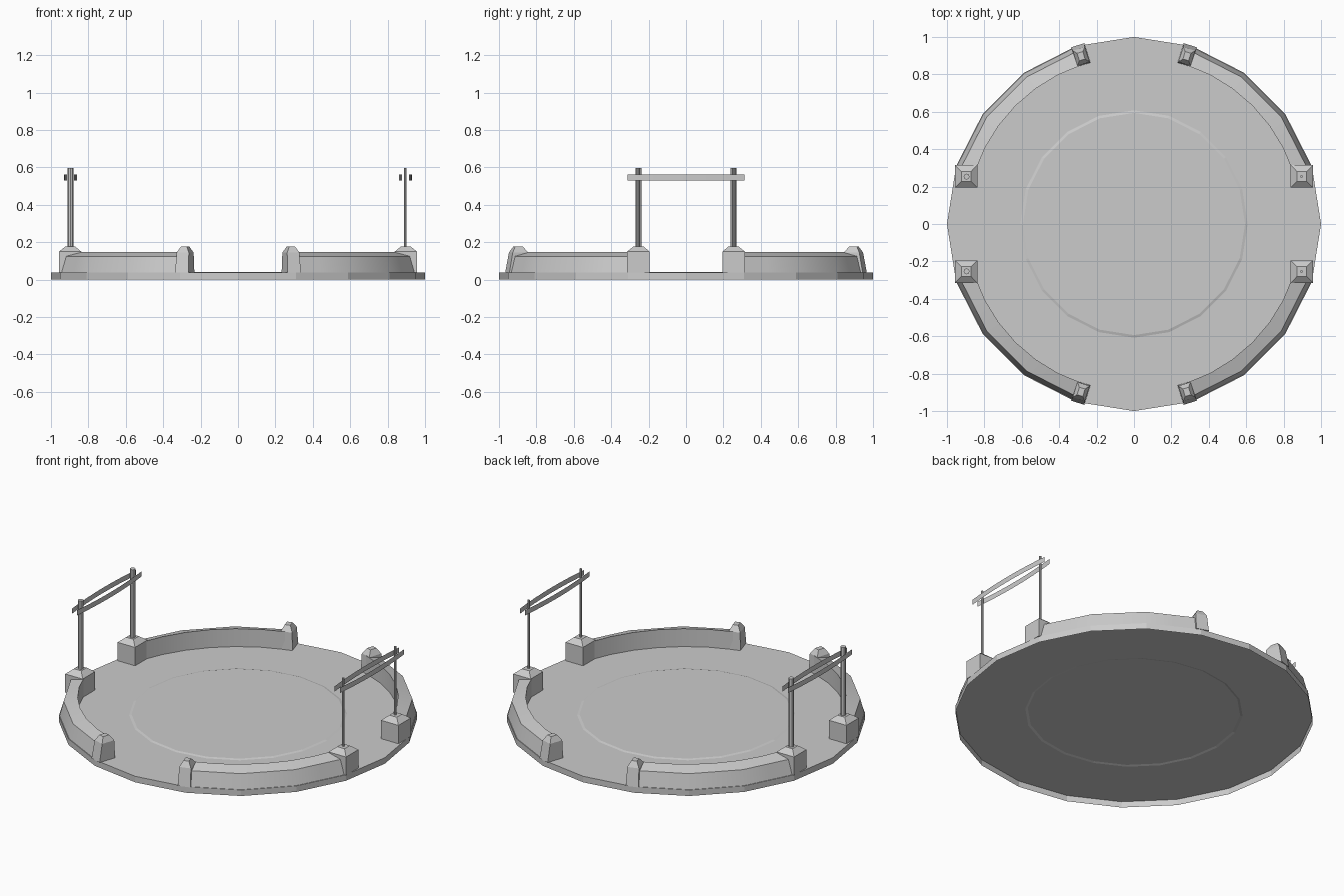
import bpy, bmesh
from math import sin, cos, radians, pi

if "Cube" in bpy.data.objects:
    bpy.data.objects.remove(bpy.data.objects["Cube"])

N = 20      # sides of the platform
TOP = 0.037  # deck height


def make(name, verts, faces, smooth=None):
    me = bpy.data.meshes.new(name)
    me.from_pydata(verts, [], faces)
    bm = bmesh.new()
    bm.from_mesh(me)
    bmesh.ops.recalc_face_normals(bm, faces=bm.faces)
    bm.to_mesh(me)
    bm.free()
    ob = bpy.data.objects.new(name, me)
    bpy.context.collection.objects.link(ob)
    if smooth:
        bpy.ops.object.select_all(action='DESELECT')
        ob.select_set(True)
        bpy.context.view_layer.objects.active = ob
        bpy.ops.object.shade_smooth_by_angle(angle=radians(smooth))
    return ob


def rings_to_faces(rings, n):
    return [(a * n + i, a * n + (i + 1) % n, (a + 1) * n + (i + 1) % n, (a + 1) * n + i)
            for a in range(rings - 1) for i in range(n)]


# Platform: skirt, deck and slightly stepped centre, open underneath
prof = [(1, 0), (1, TOP), (0.608, TOP), (0.594, TOP + 0.004)]
verts = [(r * cos(2 * pi * i / N), r * sin(2 * pi * i / N), z) for r, z in prof for i in range(N)]
faces = rings_to_faces(len(prof), N)
faces.append(tuple(range(3 * N, 4 * N)))
make("platform", verts, faces)


# Curved low wall in one quadrant; the top slopes outward
def wall(name, sx, sy):
    steps, verts = 6, []
    for k in range(steps + 1):
        a = radians(18 + 9 * k)
        f = cos(pi / N) if k % 2 else 1
        for r, z in [(0.996 * f, TOP), (0.973 * f, 0.125), (0.895, 0.147), (0.895, TOP)]:
            verts.append((sx * r * cos(a), sy * r * sin(a), z))
    faces = rings_to_faces(steps + 1, 4)
    make(name, verts, faces, 35)


# Block made of stacked rectangles: (u0, u1, v0, v1, z)
def block(name, layers, place):
    verts = [(*place(u, v), z) for u0, u1, v0, v1, z in layers
             for u, v in ((u0, v0), (u1, v0), (u1, v1), (u0, v1))]
    n = len(layers)
    faces = rings_to_faces(n, 4) + [(0, 1, 2, 3), tuple(range(4 * n - 4, 4 * n))]
    make(name, verts, faces)


A = radians(72.5)
for sx, lr in ((-1, "left"), (1, "right")):
    for sy, fb in ((-1, "front"), (1, "back")):
        tag = fb + "_" + lr
        wall("curved_wall_" + tag, sx, sy)
        # End block, leaning inward from the rim
        block("wall_end_" + tag,
              [(0.893, 1.002, -0.037, 0.037, TOP), (0.897, 0.982, -0.034, 0.034, 0.145),
               (0.92, 0.962, -0.016, 0.016, 0.178)],
              lambda u, v: (sx * (u * cos(A) - v * sin(A)), sy * (u * sin(A) + v * cos(A))))
        # Square pedestal with pyramid cap
        block("pedestal_" + tag,
              [(0.838, 0.957, 0.195, 0.315, TOP), (0.838, 0.957, 0.195, 0.315, 0.15),
               (0.872, 0.922, 0.228, 0.28, 0.178)],
              lambda u, v: (sx * u, sy * v))
        # Post: thicker on the left side
        rad = 0.016 if sx < 0 else 0.007
        bpy.ops.mesh.primitive_cylinder_add(vertices=8, radius=rad, depth=0.43,
                                            location=(sx * 0.895, sy * 0.253, 0.383))
        bpy.context.object.name = "post_" + tag

    # Pair of thin rails bowing outward between the posts
    for s, io in ((-1, "inner"), (1, "outer")):
        n, verts = 8, []
        for k in range(n + 1):
            t = -1 + 2 * k / n
            x = sx * (0.895 + s * (0.018 + 0.016 * (1 - t * t)))
            verts += [(x, 0.313 * t, 0.531), (x, 0.313 * t, 0.563)]
        make("rail_" + io + "_" + lr, verts,
             [(2 * k, 2 * k + 2, 2 * k + 3, 2 * k + 1) for k in range(n)], 30)
